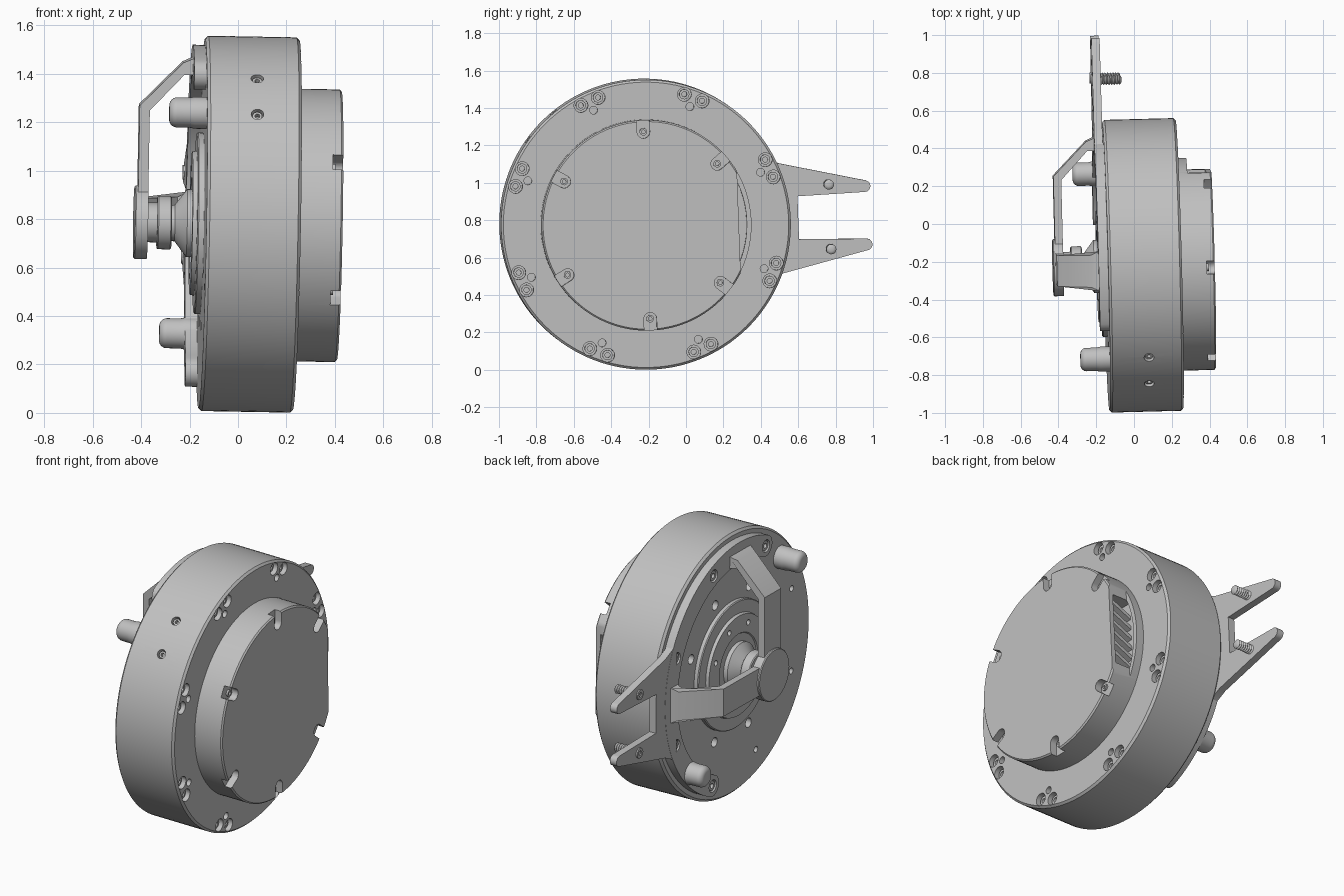
import bpy, bmesh
from math import radians, cos, sin, pi
from mathutils import Matrix

if "Cube" in bpy.data.objects:
    bpy.data.objects.remove(bpy.data.objects["Cube"])

grey = bpy.data.materials.new("plain grey")
grey.use_nodes = True
grey.diffuse_color = (0.53, 0.53, 0.53, 1)
grey.node_tree.nodes["Principled BSDF"].inputs["Base Color"].default_value = grey.diffuse_color

# Parts are built round the x axis, then the whole assembly is tilted slightly
T, R = Matrix.Translation, Matrix.Rotation
POSE = T((0, -0.22, 0.78)) @ R(0.026, 4, 'Z') @ R(0.018, 4, 'Y') @ R(0.037, 4, 'X')


def lathe(profile, n=32):
    """Solid of revolution round x from (radius, x) points."""
    bm = bmesh.new()
    vs = [bm.verts.new((u, r, 0)) for r, u in profile]
    es = [bm.edges.new(p) for p in zip(vs, vs[1:])]
    bmesh.ops.spin(bm, geom=vs + es, cent=(0, 0, 0), axis=(1, 0, 0), angle=2 * pi, steps=n)
    bmesh.ops.remove_doubles(bm, verts=bm.verts, dist=1e-5)
    bmesh.ops.recalc_face_normals(bm, faces=bm.faces)
    return bm


def loft(a, b):
    """Solid between two matching outlines of 3D points."""
    bm = bmesh.new()
    va, vb = [bm.verts.new(p) for p in a], [bm.verts.new(p) for p in b]
    bm.faces.new(va)
    bm.faces.new(vb)
    for i in range(len(va)):
        bm.faces.new((va[i - 1], va[i], vb[i], vb[i - 1]))
    bmesh.ops.recalc_face_normals(bm, faces=bm.faces)
    return bm


def prism(outline, u0, u1):
    return loft([(u0, y, z) for y, z in outline], [(u1, y, z) for y, z in outline])


def arc(cy, cz, r, a0, a1, n=10):
    return [(cy + r * cos(radians(a0 + (a1 - a0) * i / n)),
             cz + r * sin(radians(a0 + (a1 - a0) * i / n))) for i in range(n + 1)]


def build(name, pieces):
    """Join (bmesh, matrix) pieces into one posed object."""
    total = bmesh.new()
    for bm, m in pieces:
        bm.transform(POSE @ m)
        tmp = bpy.data.meshes.new("tmp")
        bm.to_mesh(tmp)
        total.from_mesh(tmp)
        bpy.data.meshes.remove(tmp)
        bm.free()
    me = bpy.data.meshes.new(name)
    total.to_mesh(me)
    total.free()
    ob = bpy.data.objects.new(name, me)
    bpy.context.collection.objects.link(ob)
    me.materials.append(grey)
    return ob


def activate(ob):
    bpy.ops.object.select_all(action='DESELECT')
    ob.select_set(True)
    bpy.context.view_layer.objects.active = ob


def cut(ob, pieces):
    cutter = build("cutter", pieces)
    cutter.hide_render = True
    mod = ob.modifiers.new("cut", 'BOOLEAN')
    mod.operation, mod.object, mod.solver = 'DIFFERENCE', cutter, 'EXACT'
    activate(ob)
    bpy.ops.object.modifier_apply(modifier=mod.name)
    bpy.data.objects.remove(cutter)


I = Matrix.Identity(4)
spin = lambda deg: R(radians(deg), 4, 'X')
front = lambda deg, r, u: spin(deg) @ T((u, r, 0))
back = lambda deg, r, u: front(deg, r, u) @ R(pi, 4, 'Z')
side = lambda deg, r, u: front(deg, r, u) @ R(pi / 2, 4, 'Z')


def hole(r, depth):
    return lathe([(0, -depth), (r, -depth), (r, 0.02), (0, 0.02)], 20)


def screw(r, top=-0.012):
    s = r * 0.5
    return lathe([(0, -0.07), (r, -0.07), (r, top), (s, top), (s, top - 0.02), (0, top - 0.02)], 18)


eighths = [22.5 + 45 * k for k in range(8)]

# Main drum with counterbored bolt groups, side screws and holes in the back face
drum = build("drum", [(lathe([(0, -0.15), (0.762, -0.15), (0.775, -0.137), (0.775, 0.228),
                              (0.763, 0.24), (0, 0.24)], 128), I)])
seats = [front(a + d, 0.727, 0.24) for a in eighths for d in (-4, 4)]
sides = [side(a, 0.775, 0.056) for a in (127, 142)]
cut(drum, [(hole(0.037, 0.055), m) for m in seats]
    + [(hole(0.021, 0.03), front(a, 0.674, 0.24)) for a in eighths]
    + [(hole(0.026, 0.05), m) for m in sides]
    + [(hole(0.018, 0.04), back(a, 0.64, -0.15)) for a in eighths if 150 < a < 260]
    + [(hole(0.028, 0.04), back(a, 0.44, -0.15)) for a in eighths])
build("drum_bolts", [(screw(0.027, -0.022), m) for m in seats] + [(screw(0.02), m) for m in sides])

# Front cap with one flat side, an open vent and six screw slots
cap = build("cap", [(lathe([(0, 0.2), (0.563, 0.2), (0.563, 0.41), (0.555, 0.418), (0, 0.418)], 128), I)])
cut(cap, [(prism([(0.492, -0.4), (0.7, -0.4), (0.7, 0.4), (0.492, 0.4)], 0.29, 0.5), I)])
cut(cap, [(prism([(0.4, -0.22)] + arc(0, 0, 0.538, -24, 24) + [(0.4, 0.22)], 0.25, 0.39), I)])
slots = (90, 39, 150, 210, -40, -90)
cut(cap, [(prism(arc(0.5, 0, 0.034, 90, 270) + [(0.62, -0.034), (0.62, 0.034)], 0.375, 0.45), spin(a))
          for a in slots])
build("cap_screws", [(screw(0.02), front(a, 0.5, 0.398)) for a in slots])

# Slanted vanes inside the vent
vanes = [[(0.38, c - 0.012), (0.475, c - 0.012), (0.475, c + 0.012), (0.38, c + 0.012)]
         for c in [-0.16 + 0.064 * k for k in range(6)]]
build("vent_vanes", [(loft([(0.245, y, z - 0.035) for y, z in v], [(0.395, y, z + 0.035) for y, z in v]), I)
                     for v in vanes])

# Crescent mounting plate with rounded ends round one half of the back
ends = [(0.675 * cos(radians(a)), 0.675 * sin(radians(a))) for a in (112.5, -67.5)]
crescent = build("crescent_plate", [(prism(
    arc(0, 0, 0.737, -67.5, 112.5, 64)[:-1] + arc(*ends[0], 0.062, 112.5, 292.5)[:-1]
    + arc(0, 0, 0.613, 112.5, -67.5, 64)[:-1] + arc(*ends[1], 0.062, 112.5, 292.5)[:-1], -0.2, -0.145), I)])
big = [back(a, 0.675, -0.2) for a in (112.5, 67.5, 22.5, -22.5, -67.5)]
cut(crescent, [(hole(0.036, 0.03), m) for m in big])
build("crescent_bolts", [(screw(0.029, -0.006), m) for m in big])

# Stepped centre of the back face
step = build("centre_steps", [(lathe([(0, -0.14), (0.375, -0.14), (0.375, -0.172), (0.37, -0.177), (0.3, -0.177),
                                      (0.295, -0.195), (0.19, -0.195), (0.185, -0.188), (0, -0.188)], 96), I)])
cut(step, [(hole(0.016, 0.02), back(a, 0.245, -0.195)) for a in eighths])

# Two-pronged mounting fork with threaded studs
half = [(0.62, 0.36), (0.66, 0.328), (0.73, 0.295)] + arc(1.186, 0.156, 0.031, 78, -88, 8) + [(0.825, 0.115)]
build("mount_fork", [(prism(half + [(y, -z) for y, z in reversed(half)], -0.199, -0.155), I)])
thread = [(0.027 if k % 2 else 0.02, -0.16 + 0.007 * k) for k in range(17)]
head = [(0, -0.19), (0.03, -0.19), (0.03, -0.207), (0.014, -0.207), (0.014, -0.2), (0, -0.2)]
build("fork_studs", [(lathe(p, 18), T((0, 0.993, s * 0.173))) for s in (-1, 1)
                     for p in ([(0, -0.16)] + thread + [(0.012, -0.045), (0, -0.045)], head)])

# Rounded rest posts on opposite sides
post = [(0, -0.305)] + [(0.03 + 0.032 * sin(radians(t)), -0.273 - 0.032 * cos(radians(t)))
                        for t in range(0, 91, 15)] + [(0.062, -0.22), (0.066, -0.2), (0.066, -0.14), (0, -0.14)]
build("rest_posts", [(lathe(post), front(a, 0.67, 0)) for a in (135, -45)])

# Bent bracket arms meeting over the hub: (radius, x, half width)
arm = [(0, -0.417, 0.082), (0.485, -0.417, 0.082), (0.665, -0.24, 0.085), (0.685, -0.195, 0.105),
       (0.615, -0.195, 0.105), (0.615, -0.235, 0.085), (0.465, -0.375, 0.082), (0, -0.375, 0.082)]
build("bracket_arms", [(loft([(u, r, -w) for r, u, w in arm], [(u, r, w) for r, u, w in arm]), spin(a))
                       for a in (0, 90)])
build("bracket_end", [(lathe([(0, -0.43), (0.147, -0.43), (0.152, -0.425), (0.152, -0.375), (0, -0.375)], 48), I)])

# Hub spindle with collar and flared foot
build("hub_spindle", [(lathe([(0, -0.39), (0.082, -0.39), (0.082, -0.335), (0.105, -0.335), (0.11, -0.33),
                              (0.11, -0.28), (0.105, -0.275), (0.072, -0.275), (0.075, -0.262),
                              (0.14, -0.213), (0.14, -0.18), (0, -0.18)], 48), I)])

for ob in list(bpy.context.scene.objects):
    if ob.type == 'MESH':
        activate(ob)
        bpy.ops.object.shade_smooth_by_angle(angle=radians(30))
